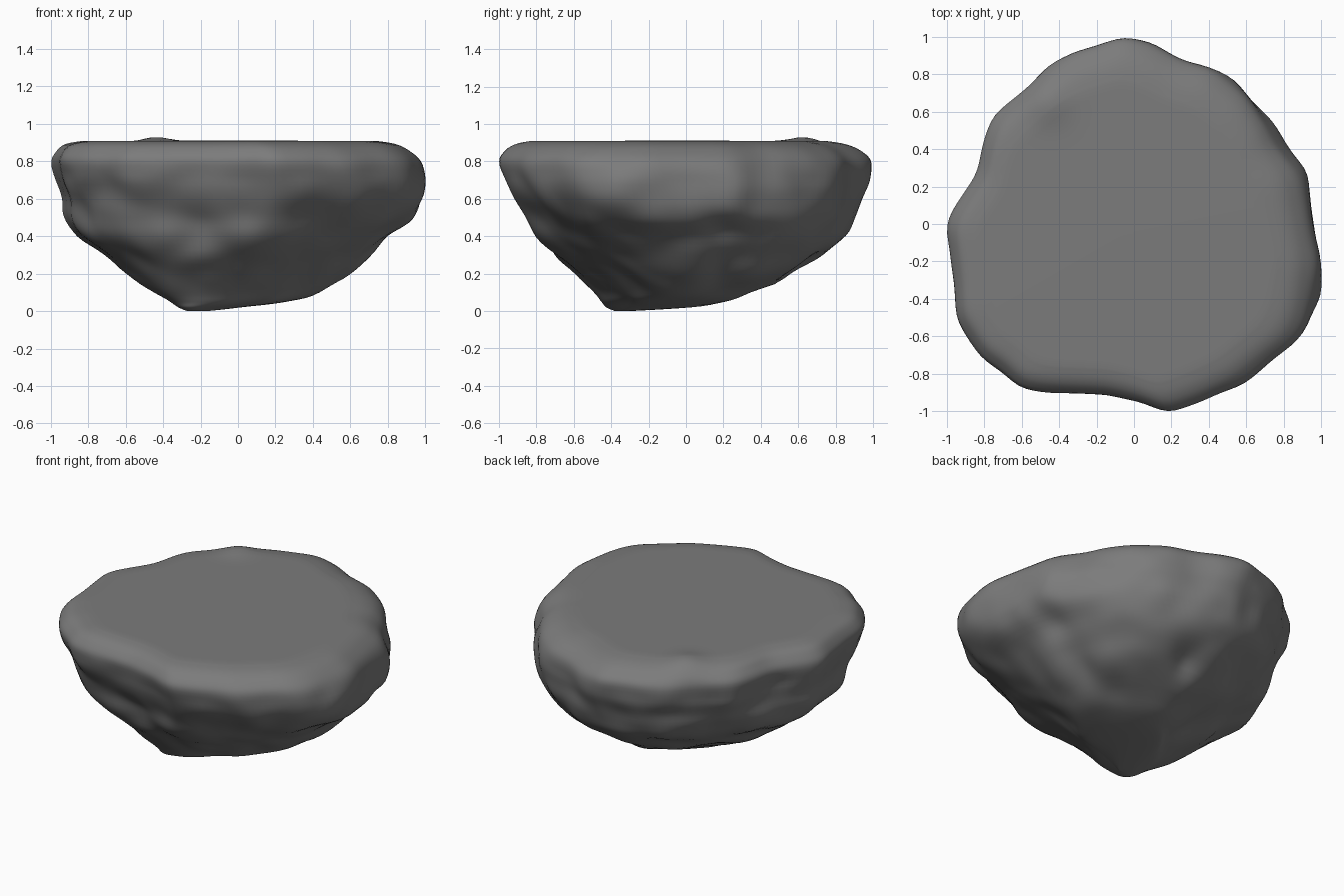
import bpy, bmesh, math
from mathutils import Vector, noise

if "Cube" in bpy.data.objects:
    bpy.data.objects.remove(bpy.data.objects["Cube"])

# Top-view outline, clockwise from the back
OUTLINE = [(-.04, 1), (.1, .96), (.25, .88), (.44, .825), (.63, .68), (.74, .53), (.77, .44),
           (.9, .27), (.94, .08), (1, -.2), (.97, -.4), (.94, -.52), (.88, -.62), (.6, -.84),
           (.4, -.93), (.21, -1), (.05, -.94), (-.12, -.9), (-.48, -.885), (-.6, -.865),
           (-.7, -.77), (-.81, -.7), (-.95, -.5), (-.96, -.3), (-1, 0), (-.97, .07),
           (-.82, .3), (-.79, .45), (-.75, .57), (-.68, .64), (-.46, .83), (-.3, .92)]
# Silhouette extents per height: z, xmin, xmax, ymin, ymax
LEVELS = [(0, -.27, -.17, -.38, -.30), (.02, -.32, .02, -.425, .03), (.05, -.37, .28, -.45, .2),
          (.1, -.46, .44, -.49, .35), (.2, -.6, .61, -.6, .6), (.3, -.72, .71, -.72, .74),
          (.4, -.86, .82, -.81, .86), (.5, -.93, .94, -.86, .91), (.6, -.95, .99, -.92, .94),
          (.7, -.98, 1, -.97, .985), (.8, -1, .97, -1, .99), (.86, -.965, .91, -.965, .93),
          (.893, -.92, .84, -.91, .85), (.908, -.84, .75, -.84, .76)]
# Dents and bulges: centre, radius, depth (positive pushes inward)
DENTS = [((-.2, -.8, .45), .2, .04), ((.42, -.75, .6), .25, .03), ((.15, -.65, .4), .2, -.03),
         ((.82, .2, .42), .16, .06), ((.6, .2, .22), .16, .06), ((.35, .22, .1), .16, .05),
         ((.1, .65, .22), .16, .06), ((.5, .6, .3), .22, -.02),
         ((-.8, -.5, .55), .15, .03), ((-.6, .5, .5), .22, .03)]
N = 144


def spline(pts, t):
    """Catmull-Rom sample at parameter t."""
    i = int(math.floor(t))
    f = t - i
    a, b, c, d = (Vector(pts[min(max(i + k, 0), len(pts) - 1)]) for k in (-1, 0, 1, 2))
    return (b * 2 + (c - a) * f + (a * 2 - b * 5 + c * 4 - d) * f * f
            + (b * 3 - a - c * 3 + d) * f ** 3) / 2


def even_loop(pts):
    """Evenly spaced, lightly smoothed closed outline, fitted to +-1."""
    pts = [Vector(p) for p in pts]
    segs = [(a, b, (b - a).length) for a, b in zip(pts, pts[1:] + pts[:1])]
    step = sum(s[2] for s in segs) / N
    out, t = [], 0.0
    for a, b, l in segs:
        while t < l and len(out) < N:
            out.append(a.lerp(b, t / l))
            t += step
        t -= l
    while len(out) < N:
        out.append(pts[0].copy())
    for _ in range(2):
        out = [(out[i - 1] + out[i] * 2 + out[(i + 1) % N]) / 4 for i in range(N)]
    lo = [min(p[k] for p in out) for k in (0, 1)]
    hi = [max(p[k] for p in out) for k in (0, 1)]
    return [Vector([(p[k] - lo[k]) / (hi[k] - lo[k]) * 2 - 1 for k in (0, 1)]) for p in out]


def ripple(p):
    """Offset for chipped stone sides."""
    d = noise.noise(p * 2.6 + Vector((3, 1, 7))) * .025 + noise.noise(p * 5.5) * .02
    for c, r, depth in DENTS:
        d -= depth * math.exp(-((p - Vector(c)).length / r) ** 2 * 2)
    return d


# Stacked stone rings, rounder and drawn out along the diagonal towards the base
outline = even_loop(OUTLINE)
bm = bmesh.new()
rings = []
steps = (len(LEVELS) - 1) * 4
for s in range(steps + 1):
    z, x0, x1, y0, y1 = spline(LEVELS, s / 4)
    z = max(z, 0)
    low = min(1, max(0, (.7 - z) / .65))
    ring = []
    for o in outline:
        a = math.atan2(o.y, o.x)
        skew = .25 * low * (1 - .9 * max(0, math.cos(a - math.pi / 4)))
        q = o.lerp(Vector((math.cos(a - skew), math.sin(a + skew))), min(1, low * 1.1))
        p = Vector(((x0 + x1) / 2 + q.x * (x1 - x0) / 2, (y0 + y1) / 2 + q.y * (y1 - y0) / 2, z))
        fade = min(1, z / .15) * min(1, max(0, (.86 - z) / .15))
        out = Vector((q.x, q.y, -.6 * low)).normalized()
        ring.append(bm.verts.new(p + out * ripple(p) * fade))
    rings.append(ring)

# Flat top, with a low hump near the back left
rim = [v.co.copy() for v in rings[-1]]
mid = Vector((-.05, -.05, .912))
for k in range(1, 16):
    rings.append([bm.verts.new(c.lerp(mid, k / 16)) for c in rim])
for ring in rings[-26:]:
    for v in ring:
        d = (Vector((v.co.x, v.co.y)) - Vector((-.46, .65))).length
        v.co.z += .025 * math.exp(-(d / .11) ** 2)

for a, b in zip(rings, rings[1:]):
    for i in range(N):
        j = (i + 1) % N
        bm.faces.new((a[i], a[j], b[j], b[i]))
for ring, z in ((rings[0], 0), (rings[-1], .912)):
    c = sum((v.co for v in ring), Vector()) / N
    tip = bm.verts.new((c.x, c.y, z))
    for i in range(N):
        bm.faces.new((ring[i], ring[(i + 1) % N], tip))
bmesh.ops.recalc_face_normals(bm, faces=bm.faces)
for f in bm.faces:
    f.smooth = True

mesh = bpy.data.meshes.new("flat_top_rock")
bm.to_mesh(mesh)
bm.free()
rock = bpy.data.objects.new("flat_top_rock", mesh)
bpy.context.collection.objects.link(rock)

# Dark grey stone
stone = bpy.data.materials.new("stone")
stone.diffuse_color = (.2, .2, .2, 1)
stone.use_nodes = True
stone.node_tree.nodes["Principled BSDF"].inputs["Base Color"].default_value = stone.diffuse_color
mesh.materials.append(stone)
